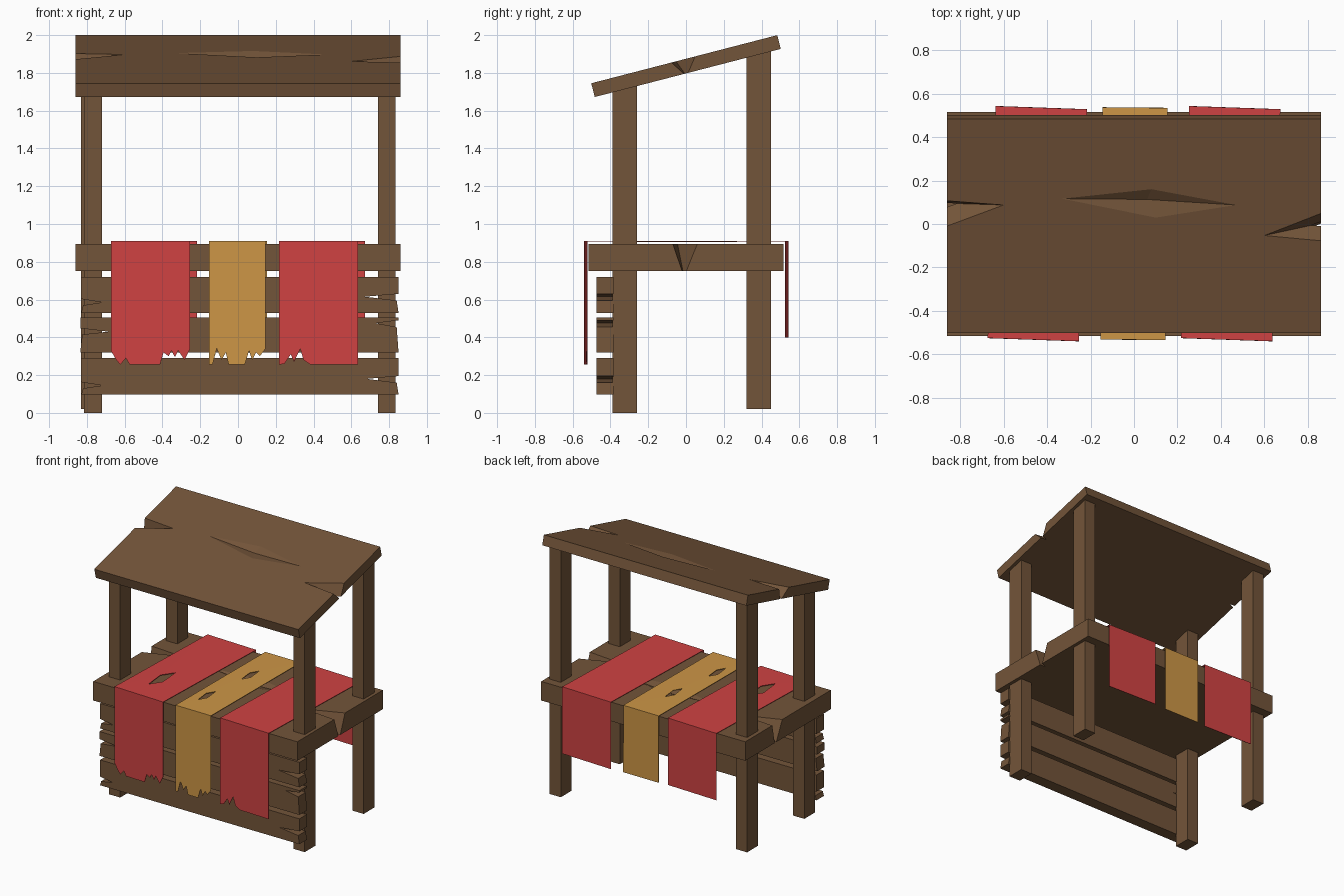
import bpy, bmesh, math
from mathutils import Matrix

old = bpy.data.objects.get("Cube")
if old:
    bpy.data.objects.remove(old, do_unlink=True)


def material(name, rgb):
    m = bpy.data.materials.new(name)
    m.use_nodes = True
    m.diffuse_color = (*rgb, 1)
    m.node_tree.nodes["Principled BSDF"].inputs["Base Color"].default_value = (*rgb, 1)
    return m


WOOD = material("brown wood", (0.171, 0.089, 0.041))
RED = material("red cloth", (0.624, 0.055, 0.055))
GOLD = material("golden cloth", (0.61, 0.305, 0.061))


def finish(name, bm, mat, matrix=None):
    bmesh.ops.recalc_face_normals(bm, faces=bm.faces)
    mesh = bpy.data.meshes.new(name)
    bm.to_mesh(mesh)
    bm.free()
    mesh.materials.append(mat)
    obj = bpy.data.objects.new(name, mesh)
    bpy.context.collection.objects.link(obj)
    if matrix:
        obj.matrix_world = matrix
    return obj


def box(bm, x0, x1, y0, y1, z0, z1):
    size = Matrix.Diagonal((x1 - x0, y1 - y0, z1 - z0, 1))
    mid = Matrix.Translation(((x0 + x1) / 2, (y0 + y1) / 2, (z0 + z1) / 2))
    return bmesh.ops.create_cube(bm, size=1, matrix=mid @ size)["verts"]


# Wooden slab with a split at each end and a shallow gouge on top
def gouge(bm, ring, apex, depth, top):
    base = [bm.verts.new((x, y, top)) for x, y in ring]
    for z in (top + depth, top - depth):
        tip = bm.verts.new((*apex, z))
        for i, v in enumerate(base):
            bm.faces.new((v, base[(i + 1) % 4], tip))


def slab(name, length, thick, matrix, shift):
    top = thick / 2
    bm = bmesh.new()
    box(bm, -0.86, 0.86, -length / 2, length / 2, -top, top)
    obj = finish(name, bm, WOOD, matrix)
    cut = bmesh.new()
    s = shift
    gouge(cut, [(-0.6, 0.1 + s), (-0.86, 0.12 + s), (-1.1, 0.08 + s), (-0.86, s)],
          (-0.86, 0.085 + s), thick * 1.2, top)
    gouge(cut, [(0.6, -0.045), (0.86, -0.07), (1.1, -0.02), (0.86, 0.06)],
          (0.86, -0.01), thick * 1.2, top)
    gouge(cut, [(-0.33, 0.13), (0.08, 0.175), (0.47, 0.1), (0.1, 0.04)],
          (0.06, 0.12), 0.025, top)
    cutter = finish(name + "_cutter", cut, WOOD, matrix)
    cutter.hide_render = True
    mod = obj.modifiers.new("splits", "BOOLEAN")
    mod.object, mod.operation, mod.solver = cutter, "DIFFERENCE", "EXACT"
    bpy.context.view_layer.objects.active = obj
    bpy.ops.object.modifier_apply(modifier=mod.name)
    bpy.data.objects.remove(cutter, do_unlink=True)


TILT = math.radians(14.5)
slab("roof", 1.017, 0.075,
     Matrix.Translation((0, 0, 1.836)) @ Matrix.Rotation(TILT, 4, "X"), 0)
slab("countertop", 1.03, 0.145, Matrix.Translation((0, 0, 0.8225)), 0.07)


# Posts, tops sloped to meet the roof
def post(name, x0, x1, y0, y1, z0):
    bm = bmesh.new()
    for v in box(bm, x0, x1, y0, y1, z0, 1):
        if v.co.z > 0.9:
            v.co.z = 1.81 + math.tan(TILT) * v.co.y
    finish(name, bm, WOOD)


post("front_left_post", 0.74, 0.835, -0.39, -0.26, 0)
post("front_right_post", -0.815, -0.72, -0.39, -0.26, 0)
post("back_left_post", 0.74, 0.835, 0.32, 0.45, 0.02)
post("back_right_post", -0.83, -0.735, 0.32, 0.45, 0.02)


# Front planks with split ends: (height, depth) of each split
def plank(name, x0, x1, z0, z1, left_splits, right_splits):
    pts = [(x0, z0), (x1, z0)]
    for z, d in right_splits:
        pts += [(x1 - 0.01, z - 0.02), (x1 - d, z), (x1, z + 0.015)]
    pts += [(x1, z1), (x0, z1)]
    for z, d in reversed(left_splits):
        pts += [(x0, z + 0.018), (x0 + d, z), (x0 + 0.01, z - 0.015)]
    bm = bmesh.new()
    face = bm.faces.new([bm.verts.new((x, -0.475, z)) for x, z in pts])
    ext = bmesh.ops.extrude_face_region(bm, geom=[face])["geom"]
    moved = [g for g in ext if isinstance(g, bmesh.types.BMVert)]
    bmesh.ops.translate(bm, verts=moved, vec=(0, 0.09, 0))
    finish(name, bm, WOOD)


plank("top_plank", -0.83, 0.85, 0.53, 0.72, [(0.585, 0.11)], [(0.615, 0.18)])
plank("middle_plank", -0.835, 0.85, 0.32, 0.505, [(0.43, 0.15)], [(0.475, 0.12)])
plank("bottom_plank", -0.83, 0.85, 0.097, 0.29, [(0.145, 0.11)], [(0.18, 0.17)])


# Cloth runner: flat top with torn holes, ragged front drop, straight back drop
def cloth(name, x, width, angle, mat, hem, holes):
    w, front, back, top = width / 2, -0.531, 0.534, 0.908
    bm = bmesh.new()

    def loop(pts):
        vs = [bm.verts.new((px, py, top)) for px, py in pts]
        return vs, [bm.edges.new((v, vs[(i + 1) % len(vs)])) for i, v in enumerate(vs)]

    corners, edges = loop([(-w, front), (w, front), (w, back), (-w, back)])
    for hx, hy, hw, hl in holes:
        edges += loop([(hx - hw * 0.4, hy - hl), (hx + hw, hy - hl * 0.3),
                       (hx + hw * 0.5, hy + hl), (hx - hw, hy + hl * 0.3)])[1]
    bmesh.ops.triangle_fill(bm, edges=edges, use_beauty=True, normal=(0, 0, 1))
    ragged = [bm.verts.new((hx * w, front, z)) for hx, z in hem]
    bm.faces.new([corners[1], corners[0]] + ragged)
    low = [bm.verts.new((s * w, back, 0.4)) for s in (1, -1)]
    bm.faces.new([corners[3], corners[2]] + low)
    place = Matrix.Translation((x, 0, 0)) @ Matrix.Rotation(math.radians(angle), 4, "Z")
    obj = finish(name, bm, mat, place)
    mod = obj.modifiers.new("thickness", "SOLIDIFY")
    mod.thickness, mod.offset = 0.004, 0


# Hems run across the width from -1 to 1
LOW = 0.255
cloth("right_cloth", -0.445, 0.42, -2, RED,
      [(-1, 0.33), (-0.86, 0.28), (-0.76, LOW), (-0.62, 0.29), (-0.52, LOW),
       (0.24, LOW), (0.33, 0.32), (0.46, 0.3), (0.53, 0.33), (0.62, 0.295),
       (0.7, 0.33), (0.86, 0.28), (1, 0.34)],
      [(-0.03, -0.23, 0.04, 0.13)])
cloth("middle_cloth", 0, 0.3, -0.5, GOLD,
      [(-1, LOW), (-0.87, LOW), (-0.72, 0.34), (-0.55, 0.28), (-0.4, 0.32),
       (-0.3, LOW), (0.27, LOW), (0.42, 0.33), (0.53, 0.28), (0.67, 0.32),
       (0.8, 0.3), (1, 0.34)],
      [(-0.065, -0.28, 0.025, 0.09), (-0.015, 0.165, 0.025, 0.09)])
cloth("left_cloth", 0.445, 0.42, -2, RED,
      [(-1, LOW), (-0.86, 0.26), (-0.7, 0.31), (-0.62, 0.27), (-0.46, 0.34),
       (-0.38, 0.28), (-0.2, LOW), (1, LOW)], [])
